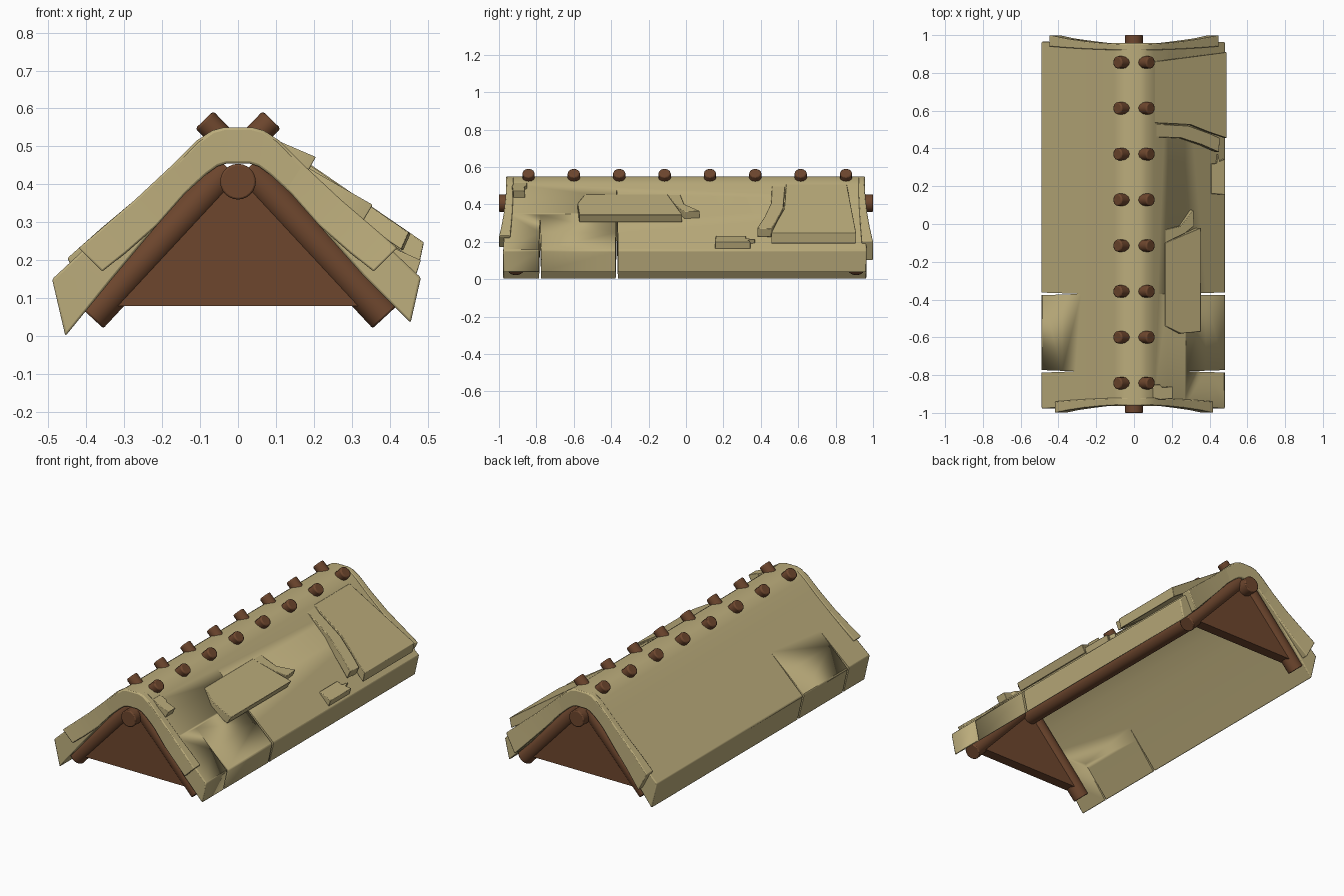
import bpy, bmesh, math
from mathutils import Vector

if "Cube" in bpy.data.objects:
    bpy.data.objects.remove(bpy.data.objects["Cube"])


def material(name, col):
    m = bpy.data.materials.new(name)
    m.diffuse_color = (*col, 1)
    m.use_nodes = True
    m.node_tree.nodes["Principled BSDF"].inputs["Base Color"].default_value = m.diffuse_color
    return m


THATCH = material("straw_thatch", (0.50, 0.415, 0.20))
WOOD = material("brown_wood", (0.155, 0.062, 0.027))


def make(name, verts, faces, mat, bevel=0.0, angle=35):
    me = bpy.data.meshes.new(name)
    bm = bmesh.new()
    vs = [bm.verts.new(v) for v in verts]
    for f in faces:
        bm.faces.new([vs[i] for i in f])
    bmesh.ops.recalc_face_normals(bm, faces=bm.faces)
    bm.to_mesh(me)
    bm.free()
    ob = bpy.data.objects.new(name, me)
    bpy.context.collection.objects.link(ob)
    me.materials.append(mat)
    if bevel:
        b = ob.modifiers.new("soft_edges", 'BEVEL')
        b.width, b.segments, b.limit_method = bevel, 2, 'ANGLE'
        b.angle_limit = math.radians(40)
    bpy.ops.object.select_all(action='DESELECT')
    ob.select_set(True)
    bpy.context.view_layer.objects.active = ob
    bpy.ops.object.shade_smooth_by_angle(angle=math.radians(angle))
    return ob


def prism(name, pts, d, mat, bevel=0.0):
    """Polygon of 3D points extruded along the vector d."""
    n = len(pts)
    verts = [Vector(p) for p in pts] + [Vector(p) + Vector(d) for p in pts]
    faces = [tuple(range(n)), tuple(range(n, 2 * n))]
    faces += [(i, (i + 1) % n, n + (i + 1) % n, n + i) for i in range(n)]
    return make(name, verts, faces, mat, bevel)


def rod(name, a, b, r, sides=20, bevel=0.005):
    a, b = Vector(a), Vector(b)
    q = (b - a).to_track_quat('Z', 'Y')
    ring = [a + q @ Vector((r * math.cos(t), r * math.sin(t), 0))
            for t in (2 * math.pi * i / sides for i in range(sides))]
    return prism(name, ring, b - a, WOOD, bevel)


def shell(name, pairs, y0, y1, bevel):
    """Thick folded sheet; pairs = outer and inner section points, left to right."""
    n, verts = len(pairs), []
    for yf in (y0, y1):
        for ox, oz, ix, iz in pairs:
            verts += [(ox, yf(abs(ox)), oz), (ix, yf(abs(ox)), iz)]
    k = 2 * n
    faces = [(0, 1, k + 1, k), (k - 2, k - 1, 2 * k - 1, 2 * k - 2)]
    for i in range(0, k - 2, 2):
        faces += [(i, i + 2, k + i + 2, k + i), (i + 1, i + 3, k + i + 3, k + i + 1),
                  (i, i + 1, i + 3, i + 2), (k + i, k + i + 1, k + i + 3, k + i + 2)]
    return make(name, verts, faces, THATCH, bevel)


def flip(half):
    return [(-a, b, -c, d) for a, b, c, d in reversed(half)]


# Thatched roof body
ridge = [(0.035, 0.55, 0.03, 0.455), (0.065, 0.542, 0.055, 0.447), (0.105, 0.512, 0.085, 0.425),
         (0.18, 0.438, 0.14, 0.375), (0.27, 0.354, 0.215, 0.29)]
left = ridge + [(0.38, 0.252, 0.33, 0.153), (0.49, 0.15, 0.455, 0.0)]
right = ridge + [(0.38, 0.25, 0.33, 0.16), (0.482, 0.154, 0.455, 0.035)]
roof = shell("thatch_roof", flip(left) + right,
             lambda x: -0.962 - 0.016 * (x / 0.49) ** 2,
             lambda x: 0.957 + 0.008 * (x / 0.49) ** 2, 0.006)

# Splits in the eaves
cuts = []
for y, apex_l, apex_r in ((-0.78, 0.31, 0.28), (-0.37, 0.28, 0.13)):
    for s, ax in ((-1, apex_l), (1, apex_r)):
        cuts.append(prism("split_cutter", [(s * ax, y, -0.1), (s * 0.52, y - 0.008, -0.1),
                                           (s * 0.52, y + 0.008, -0.1)], (0, 0, 0.75), THATCH))
for c in cuts:
    c.hide_render = True
    c.hide_viewport = True
    m = roof.modifiers.new("split", 'BOOLEAN')
    m.operation, m.object, m.solver = 'DIFFERENCE', c, 'EXACT'

# Splayed gable flaps at both ends
lift = [(a + 0.003, b + 0.004 * (a > 0.1), c, d) for a, b, c, d in ridge]
front = lift + [(0.35, 0.292, 0.295, 0.22), (0.42, 0.232, 0.358, 0.17)]
back = lift + [(0.36, 0.285, 0.31, 0.19), (0.45, 0.205, 0.395, 0.10)]
shell("front_gable_flap", flip(front) + front,
      lambda x: -0.958 - 0.042 * (x / 0.423) ** 2.2,
      lambda x: -0.92 - 0.02 * (x / 0.423) ** 2, 0.005)
shell("back_gable_flap", flip(back) + back,
      lambda x: 0.92 + 0.02 * (x / 0.45) ** 2,
      lambda x: 0.953 + 0.047 * (x / 0.45) ** 2.2, 0.005)


# Loose thatch patches on the right slope
def patch(name, pts, xa, za, xb, zb, d):
    top = [(x, y, za + (zb - za) * (x - xa) / (xb - xa)) for x, y in pts]
    prism(name, top, (d[0], 0, d[1]), THATCH, 0.003)


patch("large_patch", [(0.11, 0.535), (0.30, 0.525), (0.40, 0.485), (0.49, 0.455), (0.49, 0.91),
                      (0.30, 0.885), (0.11, 0.86)], 0.11, 0.508, 0.49, 0.247, (-0.012, -0.056))
patch("large_patch_splinter", [(0.11, 0.46), (0.25, 0.455), (0.36, 0.42), (0.45, 0.38),
                               (0.455, 0.455), (0.40, 0.48), (0.29, 0.52), (0.11, 0.53)],
      0.11, 0.504, 0.455, 0.27, (-0.02, -0.045))
patch("middle_patch", [(0.165, -0.10), (0.355, -0.02), (0.355, -0.57), (0.25, -0.58),
                       (0.165, -0.54)], 0.165, 0.455, 0.355, 0.346, (-0.025, -0.042))
patch("middle_patch_splinter", [(0.165, -0.10), (0.165, -0.03), (0.25, -0.01), (0.315, 0.075),
                                (0.32, -0.01), (0.27, -0.05)],
      0.165, 0.452, 0.32, 0.362, (-0.02, -0.04))
patch("ridge_patch", [(0.10, -0.92), (0.10, -0.85), (0.14, -0.85), (0.15, -0.865), (0.205, -0.86),
                      (0.205, -0.925), (0.14, -0.93)], 0.10, 0.517, 0.205, 0.472, (-0.02, -0.037))
patch("eave_patch", [(0.41, 0.16), (0.41, 0.32), (0.44, 0.32), (0.445, 0.37), (0.455, 0.33),
                     (0.482, 0.345), (0.482, 0.155)], 0.41, 0.232, 0.482, 0.20, (-0.012, -0.037))

# Ridge pole
rod("ridge_pole", (0, -1, 0.407), (0, 1, 0.407), 0.047, 24)

# End rafters and gable panels
for s, end in ((-1, "front"), (1, "back")):
    y = s * 0.91
    for side, tag in ((-1, "left"), (1, "right")):
        rod(f"{end}_{tag}_rafter", (side * 0.388, y, 0.051), (side * 0.025, y, 0.442), 0.045)
    prism(f"{end}_gable_panel", [(-0.335, y - 0.03, 0.08), (0.335, y - 0.03, 0.08),
                                 (0, y - 0.03, 0.43)], (0, 0.06, 0), WOOD)

# Ridge pegs
for i in range(8):
    y = -0.842 + i * 0.2425
    for s, tag in ((-1, "left"), (1, "right")):
        rod(f"{tag}_peg_{i + 1}", (s * 0.035, y, 0.515), (s * 0.089, y, 0.57), 0.033, 12, 0.007)
